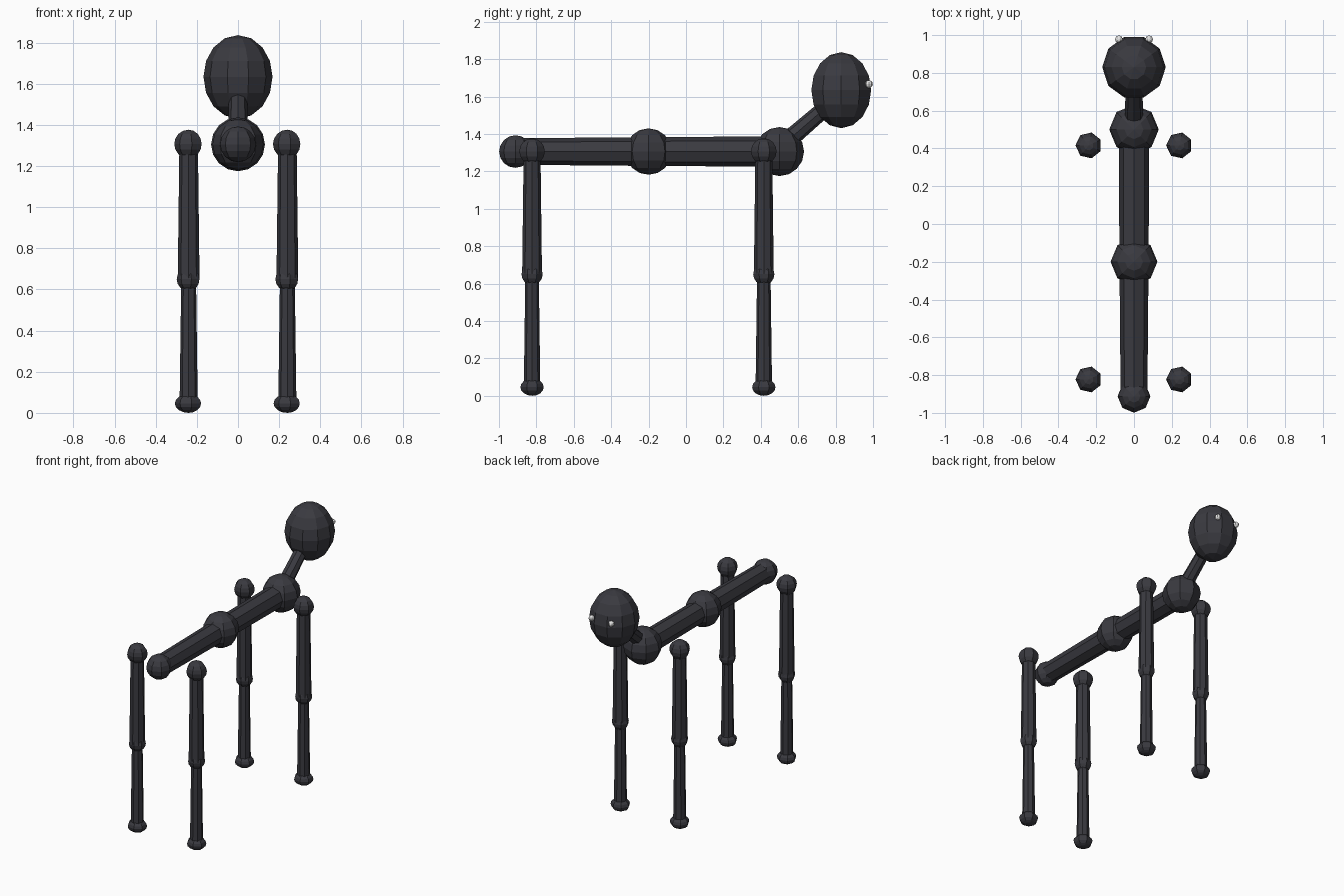
import bpy
import math
from mathutils import Vector

if "Cube" in bpy.data.objects:
    bpy.data.objects.remove(bpy.data.objects["Cube"])


def material(name, rgb):
    m = bpy.data.materials.new(name)
    m.diffuse_color = (*rgb, 1)
    m.use_nodes = True
    m.node_tree.nodes["Principled BSDF"].inputs["Base Color"].default_value = m.diffuse_color
    return m


DARK = material("charcoal", (0.042, 0.042, 0.051))
WHITE = material("white", (0.9, 0.9, 0.9))


def ball(name, loc, size, segs=8, rings=8, mat=DARK):
    """Low-poly ball with upright poles and its first corner on -x."""
    bpy.ops.mesh.primitive_uv_sphere_add(segments=segs, ring_count=rings, radius=1)
    o = bpy.context.object
    o.name = name
    for v in o.data.vertices:
        # uniform turn so that a corner lies on -x for odd side counts
        a = min((math.atan2(p.co.y, p.co.x) for p in o.data.vertices
                 if abs(p.co.z) < 0.99), key=abs) if v.index == 0 else a
    turn = math.pi - a
    c, s = math.cos(turn), math.sin(turn)
    for v in o.data.vertices:
        x, y, z = v.co
        v.co = ((x * c - y * s) * size[0], (x * s + y * c) * size[1], z * size[2])
    o.location = loc
    o.data.materials.append(mat)
    return o


def limb(name, start, end, r1, r2, sides=8):
    """Tapered tube between two points."""
    a, b = Vector(start), Vector(end)
    bpy.ops.mesh.primitive_cone_add(vertices=sides, radius1=r1, radius2=r2,
                                    depth=(b - a).length, location=(a + b) / 2)
    o = bpy.context.object
    o.name = name
    o.rotation_euler = (b - a).to_track_quat('Z', 'Y').to_euler()
    o.data.materials.append(DARK)
    return o


# spine: three balls joined by tapered tubes
Z = 1.306
ball("shoulder_ball", (0, 0.5, Z), (0.131,) * 3)
ball("middle_ball", (0, -0.2, Z), (0.124,) * 3)
ball("tail_ball", (0, -0.912, Z), (0.087,) * 3)
limb("rear_body", (0, -0.9, Z), (0, -0.2, Z), 0.071, 0.077)
limb("front_body", (0, -0.2, Z), (0, 0.5, Z), 0.077, 0.081)

# neck, head and eyes
limb("neck", (0, 0.5, 1.327), (0, 0.83, 1.612), 0.05, 0.042)
ball("head", (0, 0.83, 1.634), (0.168, 0.168, 0.203), segs=10, rings=8)
for side, sx in (("left", -1), ("right", 1)):
    ball(side + "_eye", (sx * 0.08, 0.978, 1.666), (0.021,) * 3, 8, 6, WHITE)

# four jointed legs
for end, y in (("front", 0.416), ("rear", -0.823)):
    for side, x in (("left", -0.24), ("right", 0.24)):
        n = end + "_" + side
        ball(n + "_hip", (x, y, 1.307), (0.07,) * 3, 7, 8)
        limb(n + "_upper_leg", (x, y, 0.65), (x, y, 1.307), 0.053, 0.045)
        ball(n + "_knee", (x, y, 0.65), (0.058,) * 3, 7, 8)
        limb(n + "_lower_leg", (x, y, 0.05), (x, y, 0.65), 0.044, 0.036)
        ball(n + "_foot", (x, y, 0.046), (0.067, 0.064, 0.046), 7, 8)
